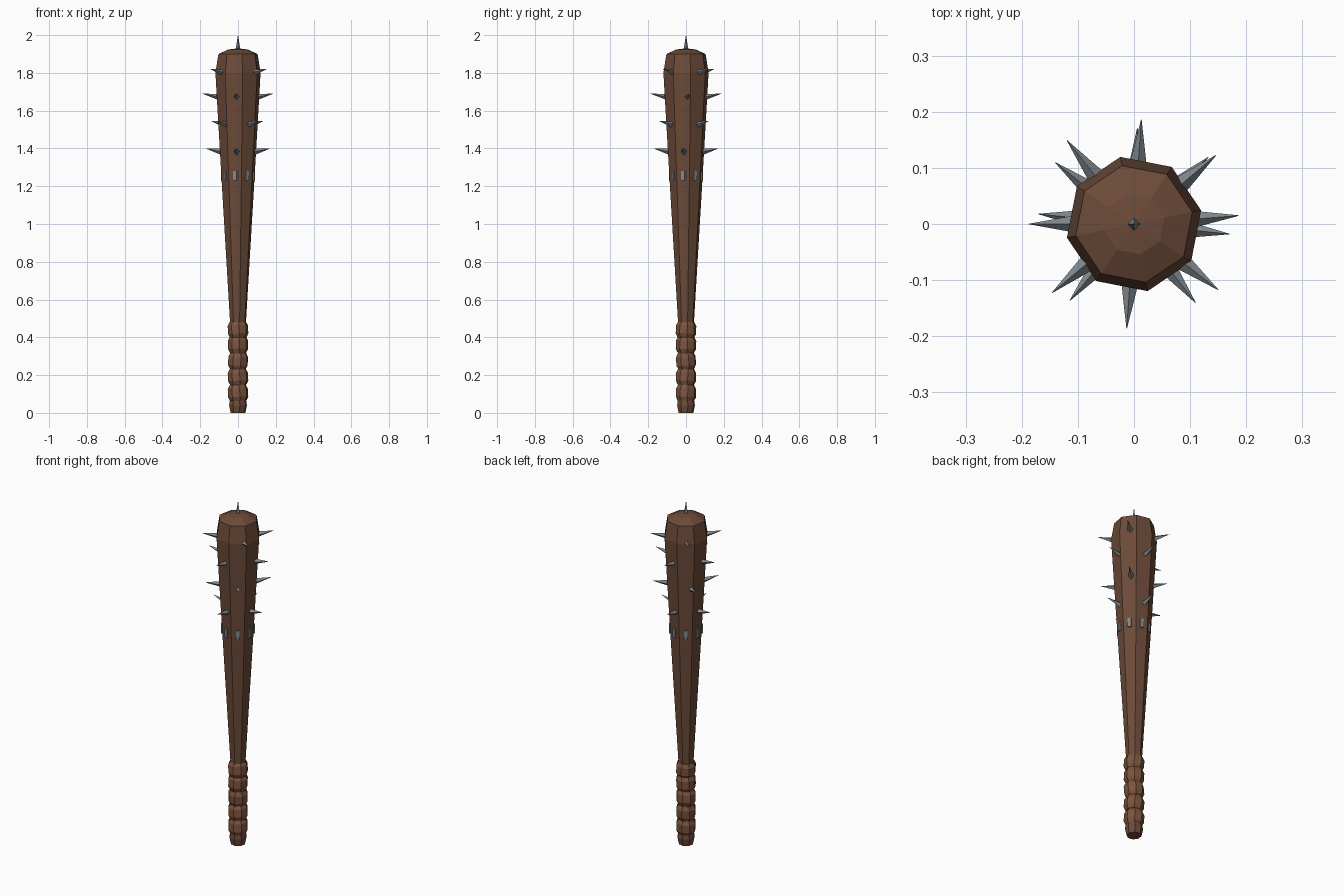
import bpy, math, random
from mathutils import Vector, Matrix

if "Cube" in bpy.data.objects:
    bpy.data.objects.remove(bpy.data.objects["Cube"])

random.seed(4)


def material(name, rgb):
    m = bpy.data.materials.new(name)
    m.diffuse_color = (*rgb, 1)
    m.use_nodes = True
    m.node_tree.nodes["Principled BSDF"].inputs["Base Color"].default_value = m.diffuse_color
    return m


WOOD = material("wood", (0.15, 0.07, 0.04))
GRIP = material("grip_wood", (0.2, 0.088, 0.046))
METAL = material("metal", (0.22, 0.25, 0.27))


def lathe(name, profile, sides, phase, mat, matrix=Matrix()):
    """Flat-faced solid turned around z from (radius, z) pairs."""
    verts, faces = [], []
    for r, z in profile:
        for i in range(sides):
            a = math.radians(phase) + math.tau * i / sides
            verts.append((r * math.cos(a), r * math.sin(a), z))
    for k in range(len(profile) - 1):
        for i in range(sides):
            j = (i + 1) % sides
            faces.append((k * sides + i, k * sides + j,
                          (k + 1) * sides + j, (k + 1) * sides + i))
    faces.append(tuple(reversed(range(sides))))
    faces.append(tuple(range(len(verts) - sides, len(verts))))
    mesh = bpy.data.meshes.new(name)
    mesh.from_pydata(verts, [], faces)
    mesh.transform(matrix)
    mesh.materials.append(mat)
    ob = bpy.data.objects.new(name, mesh)
    bpy.context.collection.objects.link(ob)
    return ob


# Octagonal club, corners turned slightly off the axes
TURN = 11.5
CLUB = [(0.04, 0), (0.048, 0.04), (0.042, 0.08), (0.043, 0.48),
        (0.088, 1.22), (0.122, 1.8), (0.106, 1.9), (0.055, 1.923), (0.004, 1.93)]
lathe("club_body", CLUB, 8, TURN, WOOD)

# Bulging, slightly tilted grip rings
for n, z in enumerate((0.105, 0.19, 0.275, 0.36, 0.44)):
    tilt = Matrix.Rotation(random.uniform(-0.08, 0.08), 4, 'X') @ \
        Matrix.Rotation(random.uniform(-0.08, 0.08), 4, 'Y')
    lathe(f"grip_ring_{n + 1}",
          [(0.043, -0.043), (0.054, -0.022), (0.054, 0.022), (0.043, 0.043)],
          8, TURN + random.uniform(-8, 8), GRIP, Matrix.Translation((0, 0, z)) @ tilt)


# Spikes in four staggered rows: height, base radius, tip radius, angles
ROWS = [(1.80, 0.095, 0.191, (40, 128.7, 220, 322)),
        (1.67, 0.09, 0.187, (4.6, 86, 180, 266)),
        (1.525, 0.085, 0.178, (42, 142, 230, 308)),
        (1.38, 0.078, 0.171, (-6, 88, 174, 266))]
for n, (z, r0, r1, angles) in enumerate(ROWS):
    for k, deg in enumerate(angles):
        a = math.radians(deg)
        d = Vector((math.cos(a), math.sin(a), 0))
        base, tip = d * r0 + Vector((0, 0, z)), d * r1 + Vector((0, 0, z + 0.02))
        axis = tip - base
        place = Matrix.Translation(base) @ axis.to_track_quat('Z', 'Y').to_matrix().to_4x4()
        lathe(f"spike_{n + 1}_{k + 1}", [(0.018, 0), (0.0005, axis.length)],
              4, 0, METAL, place)

# Spike on the crown
lathe("top_spike", [(0.011, 1.91), (0.011, 1.935), (0.0005, 2.0)], 4, 0, METAL)

# Metal studs on the eight faces below the spikes
for k in range(8):
    a = math.radians(TURN + 22.5 + 45 * k)
    place = Matrix.Translation((0.083 * math.cos(a), 0.083 * math.sin(a), 1.255)) \
        @ Matrix.Rotation(a, 4, 'Z') @ Matrix.Diagonal((0.7, 1, 1, 1))
    lathe(f"stud_{k + 1}", [(0.014, -0.026), (0.014, 0.026)], 4, 45, METAL, place)
